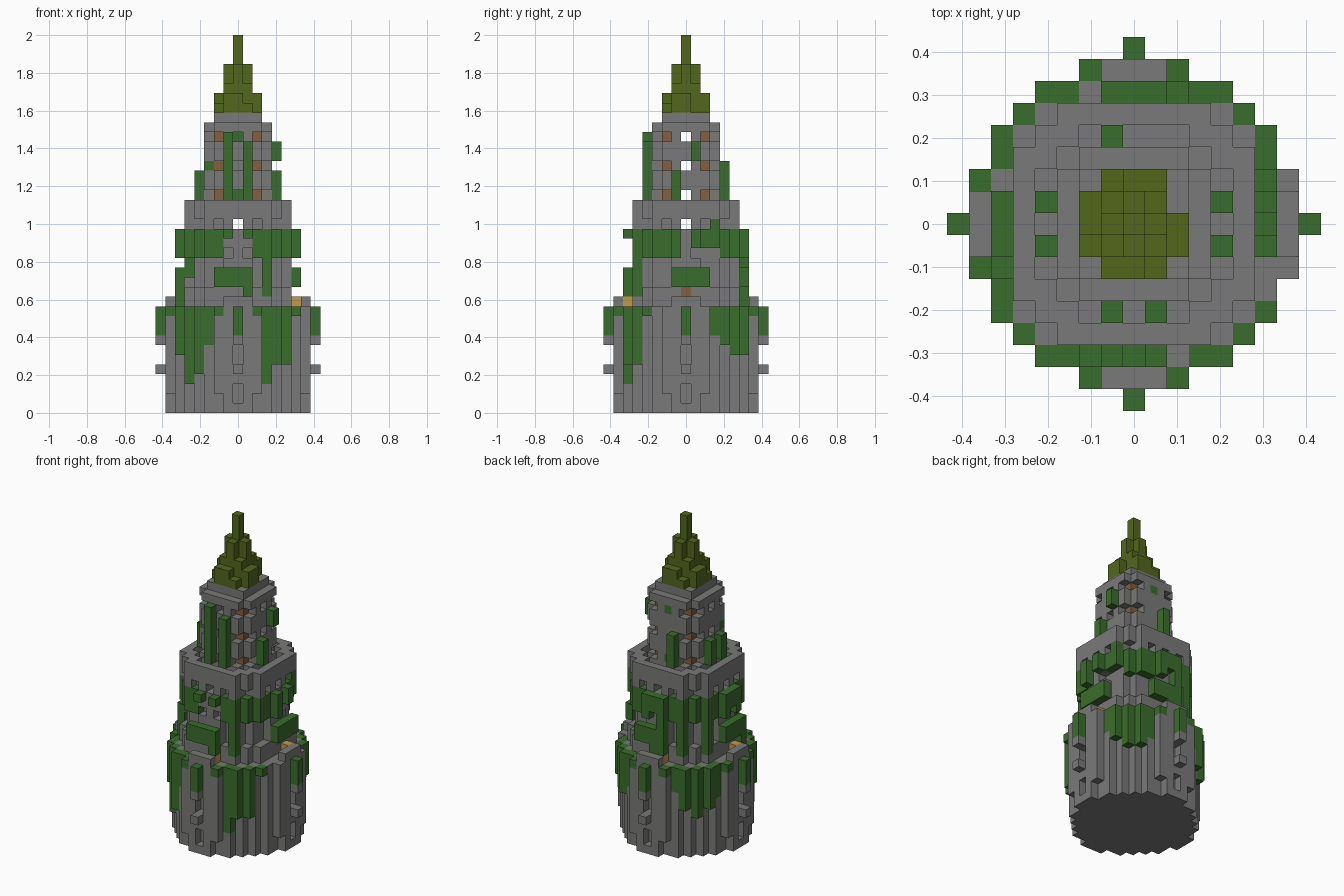
import bpy, bmesh
from mathutils import Vector

U = 2 / 39  # block size

old = bpy.data.objects.get("Cube")
if old:
    bpy.data.objects.remove(old)


def material(name, rgb):
    m = bpy.data.materials.new(name)
    m.use_nodes = True
    m.diffuse_color = (*rgb, 1)
    m.node_tree.nodes["Principled BSDF"].inputs["Base Color"].default_value = (*rgb, 1)
    return m


stone = material("grey stone", (0.19, 0.195, 0.188))
leaf = material("vine green", (0.042, 0.155, 0.025))
moss = material("olive roof", (0.087, 0.135, 0.012))
wood = material("brown wood", (0.23, 0.115, 0.05))
gold = material("lantern gold", (0.55, 0.32, 0.065))

grid = {}    # block position -> part name
paint = {}   # part name -> material


def put(part, mat, cells, layers):
    paint[part] = mat
    for x, y in cells:
        for z in layers:
            grid[x, y, z] = part


def cut(cells, layers):
    for x, y in cells:
        for z in layers:
            grid.pop((x, y, z), None)


def disc(outer, inner=-1):
    """Blocks whose squared distance from the axis is in (inner, outer]."""
    r = range(-8, 9)
    return [(x, y) for x in r for y in r if inner < x * x + y * y <= outer]


def crown(inner=-1):
    """The crown's octagon, flat on its four sides."""
    return [(x, y) for x, y in disc(34, inner) if max(abs(x), abs(y)) < 6]


def turns(x, y):
    """The four quarter turns of a block."""
    return [(x, y), (-y, x), (-x, -y), (y, -x)]


def mirrored(x, y):
    return turns(x, y) + turns(x, -y)


# Base: round wall with axial buttresses and side pilasters
put("base_wall", stone, disc(45), range(11))
put("side_pilasters", stone, mirrored(7, 2), range(2, 10))
for side in (-1, 0, 1):
    put("buttresses", stone, turns(7, side), range(12))

# Slit windows with stone hoods
cut(turns(7, 0), [1, 2, 5, 6])
put("window_hoods", stone, turns(8, 0), [4, 7])

# Vines hanging over the base rim, each with its lowest layer
put("base_vines", leaf, turns(8, 0), range(8, 11))
put("base_vines", leaf, mirrored(7, 2), [10])
put("side_pilasters", stone, [(7, 2), (7, -2)], [10])
for x, y, low in ((-5, -5, 3), (-4, -6, 4), (-3, -6, 7), (3, -6, 3), (4, -6, 5),
                  (5, -5, 5), (6, -4, 10), (6, 3, 8), (6, 4, 7), (5, 5, 6),
                  (4, 6, 6), (3, 6, 7), (-3, 6, 8), (-4, 6, 6), (-5, 5, 5),
                  (-6, 4, 6), (-6, 3, 7), (-6, -3, 8), (-6, -4, 6)):
    put("base_vines", leaf, [(x, y)], range(low, 11))

# Middle storey with a stepped skirt
put("skirt", stone, crown(), [11, 12])
put("middle_wall", stone, disc(26), range(11, 20))
cut(mirrored(5, 1), [16])
cut(turns(5, 0), [13, 14])
put("side_hatch", wood, [(5, 0)], [12])

# Lanterns on the ledge, with leafy canopies above
put("lanterns", gold, turns(6, 1), [11])
for i in range(-2, 2):
    put("leaf_canopies", leaf, [(i, -6), (-i, 6), (6, -i), (-6, i)], [13, 14])
put("leaf_canopies", leaf, [(-6, -2), (0, 6)], [11, 12])
put("leaf_canopies", leaf, [(1, -6), (-1, 6)], [12])

# Vines hanging below the crown: lowest layers on the right, back, left and front
for i, lows in ((-3, (16, 16, 12, 16)), (-2, (16, 16, 16, 16)), (-1, (16, 16, 16, 18)),
                (1, (17, 12, 16, 18)), (2, (17, 16, 14, 16)), (3, (17, 12, 16, 12))):
    for cell, low in zip(turns(6 if abs(i) == 1 else 5, i), lows):
        put("middle_vines", leaf, [cell], range(low, 19))
put("middle_vines", leaf, turns(4, 4), range(16, 19))
put("middle_vines", leaf, [(-6, 0), (0, 6)], [17, 18])

# Crown: corbels, floor and parapet
put("crown_corbels", stone, mirrored(5, 3), [19])
put("middle_vines", leaf, [(5, 3)], [19])
put("crown_floor", stone, crown(), [20])
put("crown_floor", stone, disc(13), [21])
put("crown_parapet", stone, crown(20), [21])
for i in range(-6, 7):
    cut([(i, 0), (0, i)], [19])

# Upper storey: hollow, with timber showing through the corner windows
put("upper_wall", stone, disc(13, 5), range(22, 29))
windows = [22, 25, 28]
cut(turns(3, 0) + mirrored(3, 2), windows)
put("timber_corners", wood, turns(2, 2), windows)
put("upper_wall", stone, [(0, 3)], [25])

# Upper vines: position, bottom layer, top layer
for x, y, low, high in ((-1, -4, 22, 28), (1, -4, 22, 27), (-1, 4, 22, 25),
                        (4, -1, 22, 24), (4, 1, 26, 27), (-4, 1, 22, 24),
                        (-4, -1, 22, 24), (-3, -2, 25, 25)):
    put("upper_vines", leaf, [(x, y)], range(low, high + 1))
put("upper_vines", leaf, [(0, 3)], [22, 28])

# Cornice below the roof
put("cornice", stone, disc(13), [29])
put("cornice", stone, disc(8), [30])

# Stepped roof and spire
put("roof", moss, disc(5), [31])
put("roof", moss, disc(4), [32])
put("roof", moss, turns(2, -1), [32])
cut([(2, 1)], [31, 32])
put("roof", moss, disc(2), [33])
put("roof", moss, disc(1), [34, 35])
put("spire", moss, [(0, 0)], range(34, 39))

# Turn the blocks of each part into one mesh of its exposed faces
AXES = [Vector(v) for v in ((1, 0, 0), (0, 1, 0), (0, 0, 1))]
for part, mat in paint.items():
    bm = bmesh.new()
    for pos in [p for p, name in grid.items() if name == part]:
        centre = Vector(pos) + Vector((0, 0, 0.5))
        for a in range(3):
            for sign in (-1, 1):
                n = AXES[a] * sign
                if tuple(int(c) for c in Vector(pos) + n) in grid:
                    continue
                u = AXES[(a + 1) % 3] / 2
                v = AXES[(a + 2) % 3] / 2 * sign
                mid = centre + n / 2
                corners = (mid - u - v, mid + u - v, mid + u + v, mid - u + v)
                bm.faces.new([bm.verts.new(c * U) for c in corners])
    bmesh.ops.remove_doubles(bm, verts=bm.verts, dist=U / 100)
    bmesh.ops.dissolve_limit(bm, angle_limit=0.01, verts=bm.verts, edges=bm.edges)
    mesh = bpy.data.meshes.new(part)
    bm.to_mesh(mesh)
    bm.free()
    mesh.materials.append(mat)
    bpy.context.collection.objects.link(bpy.data.objects.new(part, mesh))
